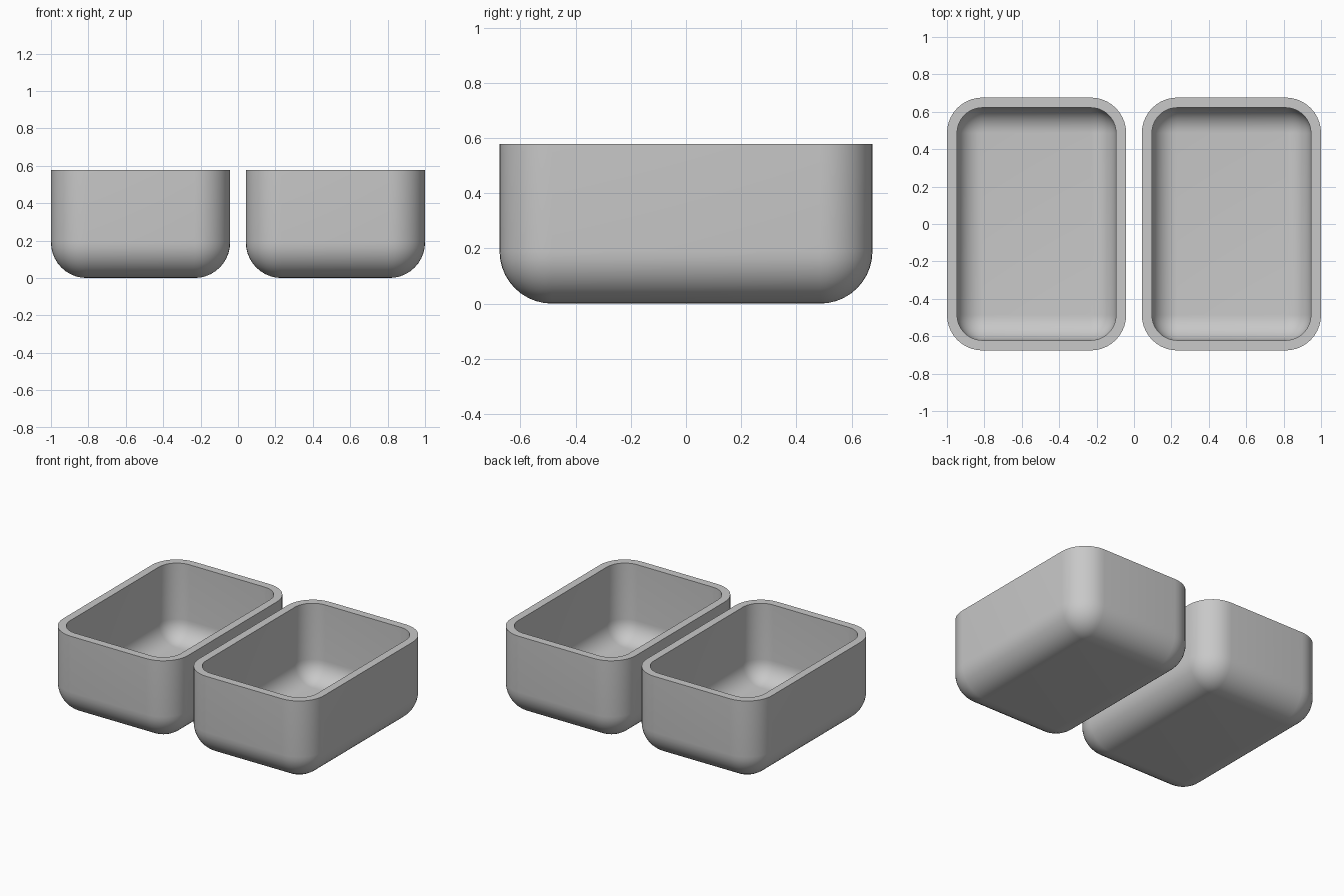
import bpy, bmesh, math

cube = bpy.data.objects.get("Cube")
if cube:
    bpy.data.objects.remove(cube, do_unlink=True)

HALF_X, HALF_Y, HEIGHT = 0.479, 0.676, 0.578   # outer size of one tray
RADIUS, WALL, STEPS = 0.19, 0.054, 10
CENTRE_X = 1 - HALF_X

grey = bpy.data.materials.new("warm_free_grey")
grey.name = "light_grey"
colour = (0.58, 0.58, 0.58, 1)
grey.diffuse_color = colour
grey.use_nodes = True
grey.node_tree.nodes["Principled BSDF"].inputs["Base Color"].default_value = colour


def ring(bm, inset, radius, z):
    """Rounded rectangle, inset from the tray's outer outline."""
    verts = []
    for corner, (sx, sy) in enumerate([(1, 1), (-1, 1), (-1, -1), (1, -1)]):
        cx = sx * (HALF_X - inset - radius)
        cy = sy * (HALF_Y - inset - radius)
        for i in range(STEPS + 1):
            a = (corner + i / STEPS) * math.pi / 2
            verts.append(bm.verts.new((cx + radius * math.cos(a), cy + radius * math.sin(a), z)))
    return verts


def shell_rings(bm, offset):
    """Rings of one skin, from the rim down round the bottom curve."""
    r = RADIUS - offset
    rings = [ring(bm, offset, r, HEIGHT)]
    for i in range(STEPS + 1):
        a = i / STEPS * math.pi / 2
        shrink = r * (1 - math.cos(a))
        rings.append(ring(bm, offset + shrink, r - shrink, RADIUS - r * math.sin(a)))
    return rings


def tray(name, x):
    bm = bmesh.new()
    outer = shell_rings(bm, 0)
    inner = shell_rings(bm, WALL)
    # underside, outer wall, rim, inner wall and floor as one loft
    rings = outer[::-1] + inner
    for low, high in zip(rings, rings[1:]):
        for i in range(len(low)):
            j = (i + 1) % len(low)
            bm.faces.new((low[i], low[j], high[j], high[i]))
    bm.faces.new(rings[0][::-1])
    bm.faces.new(rings[-1])
    bmesh.ops.remove_doubles(bm, verts=bm.verts[:], dist=0.0005)
    bmesh.ops.recalc_face_normals(bm, faces=bm.faces[:])

    mesh = bpy.data.meshes.new(name)
    bm.to_mesh(mesh)
    bm.free()
    mesh.materials.append(grey)
    obj = bpy.data.objects.new(name, mesh)
    obj.location.x = x
    bpy.context.collection.objects.link(obj)
    bpy.ops.object.select_all(action='DESELECT')
    obj.select_set(True)
    bpy.context.view_layer.objects.active = obj
    bpy.ops.object.shade_smooth_by_angle(angle=math.radians(30))


tray("left_tray", CENTRE_X)
tray("right_tray", -CENTRE_X)
